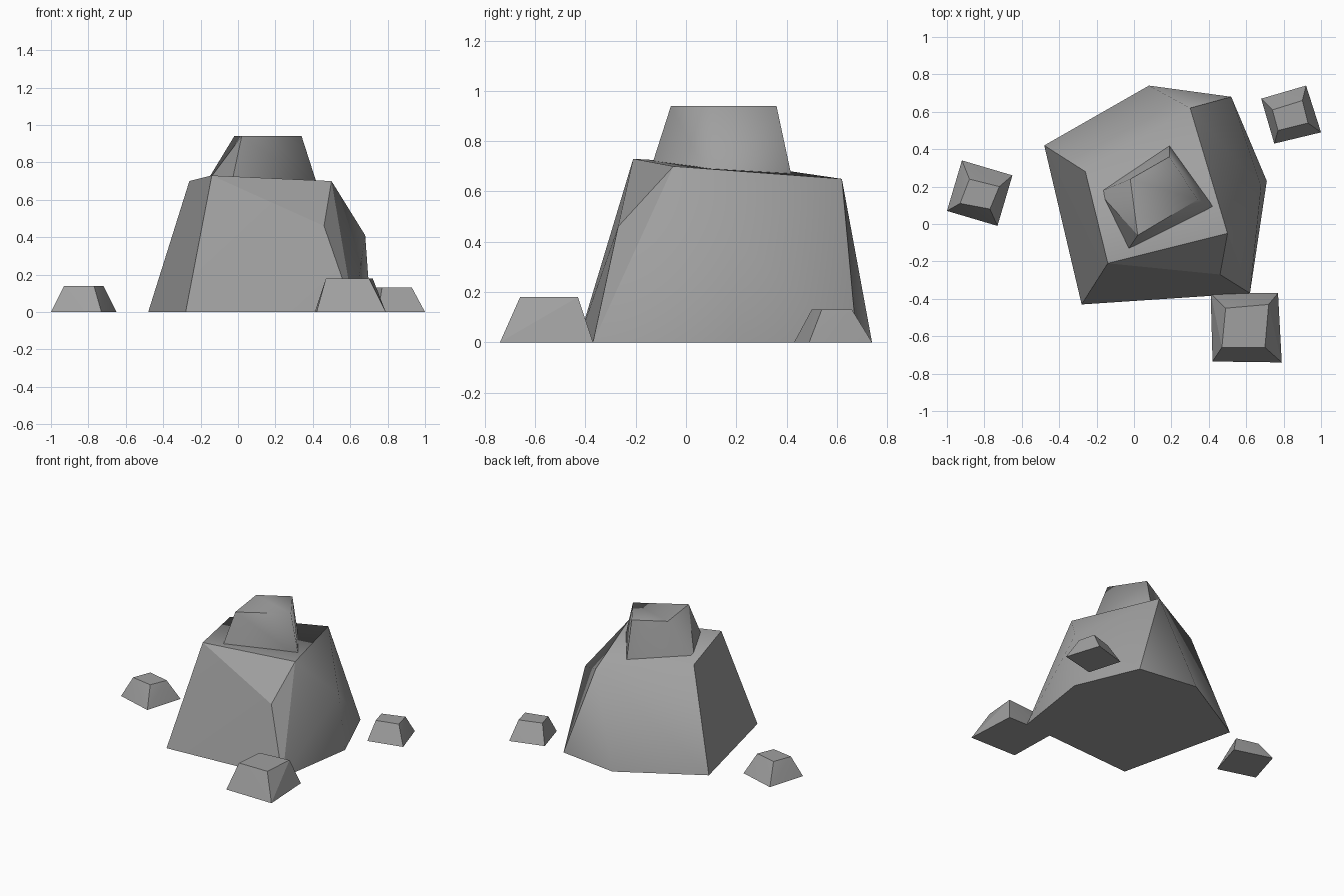
import bpy
import bmesh

cube = bpy.data.objects.get("Cube")
if cube:
    bpy.data.objects.remove(cube, do_unlink=True)

# Single stone colour
stone = bpy.data.materials.new("grey_stone")
stone.use_nodes = True
grey = (0.35, 0.35, 0.35, 1)
stone.diffuse_color = grey
stone.node_tree.nodes["Principled BSDF"].inputs["Base Color"].default_value = grey


def rock(name, corners, soft):
    """Convex rock from named corners; soft pairs of names blend smoothly."""
    bm = bmesh.new()
    label = {bm.verts.new(co): key for key, co in corners.items()}
    bmesh.ops.convex_hull(bm, input=list(bm.verts))
    bmesh.ops.recalc_face_normals(bm, faces=list(bm.faces))
    for edge in bm.edges:
        a, b = edge.verts
        edge.smooth = (soft(label[a], label[b])
                       or edge.calc_face_angle(0) < 0.2)
    for face in bm.faces:
        face.smooth = True
    mesh = bpy.data.meshes.new(name)
    bm.to_mesh(mesh)
    bm.free()
    mesh.materials.append(stone)
    obj = bpy.data.objects.new(name, mesh)
    bpy.context.collection.objects.link(obj)
    return obj


def block(name, base, top, z0, z1, soft_pairs=()):
    """Tapered four-sided rock from two outlines."""
    corners = {f"b{i}": (x, y, z0) for i, (x, y) in enumerate(base)}
    corners.update({f"t{i}": (x, y, z1) for i, (x, y) in enumerate(top)})
    return rock(name, corners, lambda a, b: {a, b} in soft_pairs)


# Main boulder: six-sided foot, sloping four-sided top, two flank corners
main = {
    "foot_a": (-0.28, -0.43, 0), "foot_b": (0.62, -0.37, 0),
    "foot_c": (0.71, 0.23, 0), "foot_d": (0.52, 0.68, 0),
    "foot_e": (0.08, 0.74, 0), "foot_f": (-0.48, 0.42, 0),
    "top_front": (-0.14, -0.21, 0.73), "top_right": (0.50, -0.05, 0.70),
    "top_back": (0.30, 0.62, 0.65), "top_left": (-0.26, 0.28, 0.70),
    "chip": (0.46, -0.27, 0.46), "flank": (0.68, 0.20, 0.41),
}


def main_soft(a, b):
    pair = {a, b}
    if all(n.startswith("foot") for n in pair):
        return False
    return bool(pair & {"flank", "foot_e"}) or pair == {"top_back", "top_left"}


rock("main_boulder", main, main_soft)

# Cap rock, sunk slightly into the boulder
block("cap_rock",
      [(-0.04, -0.15), (0.43, 0.09), (0.19, 0.42), (-0.19, 0.17)],
      [(0.02, -0.06), (0.34, 0.13), (0.19, 0.36), (-0.02, 0.24)],
      0.66, 0.94,
      [{"b1", "t1"}, {"t1", "t2"}, {"b3", "t3"}])

# Loose stones on the ground
block("front_stone",
      [(0.42, -0.735), (0.79, -0.74), (0.77, -0.37), (0.41, -0.37)],
      [(0.47, -0.66), (0.70, -0.66), (0.72, -0.43), (0.49, -0.45)], 0, 0.18)
block("right_stone",
      [(-0.73, -0.01), (-0.65, 0.26), (-0.92, 0.34), (-1.0, 0.07)],
      [(-0.77, 0.08), (-0.72, 0.20), (-0.88, 0.24), (-0.93, 0.11)], 0, 0.14)
block("left_stone",
      [(0.75, 0.43), (1.0, 0.49), (0.92, 0.74), (0.68, 0.67)],
      [(0.77, 0.50), (0.93, 0.54), (0.90, 0.66), (0.74, 0.61)], 0, 0.13)
